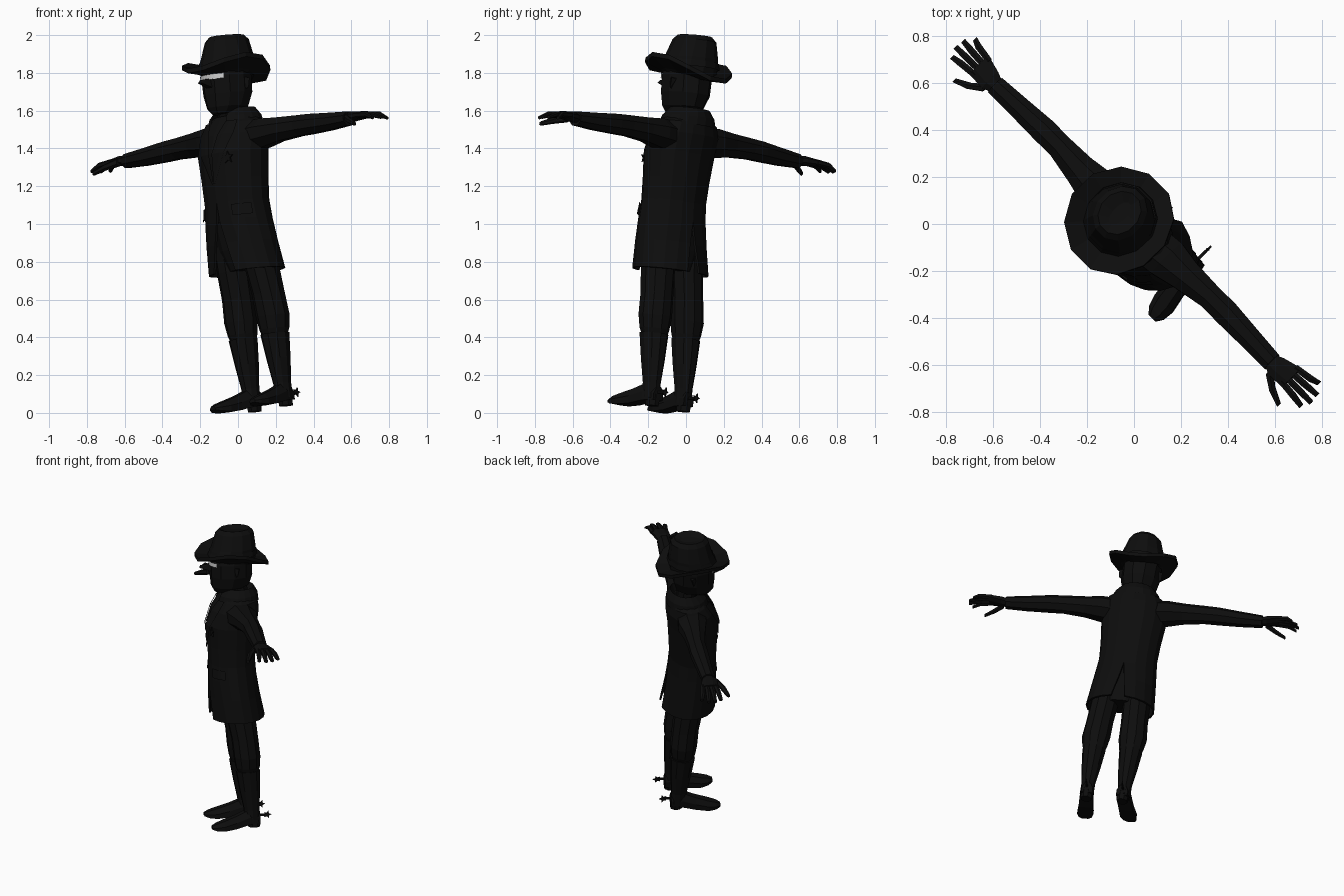
import bpy, bmesh, math
from mathutils import Matrix, Vector

# The figure is modelled facing -y, then leaned sideways and turned
POSE = (Matrix.Translation((0.135, -0.135, 0.022)) @ Matrix.Rotation(math.radians(-45), 4, 'Z')
        @ Matrix.Rotation(-0.135, 4, 'Y'))


def material(name, value):
    m = bpy.data.materials.new(name)
    m.diffuse_color = (value, value, value, 1)
    return m


BLACK = material("near_black", 0.004)
PALE = material("pale_grey", 0.6)


def finish(name, bm, mat=BLACK):
    bmesh.ops.recalc_face_normals(bm, faces=bm.faces)
    bm.transform(POSE)
    me = bpy.data.meshes.new(name)
    bm.to_mesh(me)
    bm.free()
    me.materials.append(mat)
    ob = bpy.data.objects.new(name, me)
    bpy.context.collection.objects.link(ob)
    return ob


def loft(name, rings, side=1, closed=True, caps=True, mat=BLACK):
    """Skin a list of point rings; side=-1 mirrors left to right."""
    bm = bmesh.new()
    vs = [[bm.verts.new((p[0] * side, p[1], p[2])) for p in r] for r in rings]
    n = len(rings[0])
    for a, b in zip(vs, vs[1:]):
        for i in range(n if closed else n - 1):
            j = (i + 1) % n
            bm.faces.new((a[i], a[j], b[j], b[i]))
    if caps and closed:
        bm.faces.new(vs[0])
        bm.faces.new(vs[-1])
    return finish(name, bm, mat)


def ring_z(cx, cy, z, w, d, n=10):
    return [(cx + w * math.sin(t), cy - d * math.cos(t), z)
            for t in (2 * math.pi * (i + 0.5) / n for i in range(n))]


def ring_x(x, cy, cz, ry, rz, n=8):
    return [(x, cy + ry * math.cos(t), cz + rz * math.sin(t))
            for t in (2 * math.pi * (i + 0.5) / n for i in range(n))]


def arc(z, cy, w, d, t0, t1, n=9):
    return [(w * math.sin(t), cy - d * math.cos(t), z)
            for t in (t0 + (t1 - t0) * i / (n - 1) for i in range(n))]


def solid(name, points, side=1, mat=BLACK):
    """Convex piece around a few points."""
    bm = bmesh.new()
    for p in points:
        bm.verts.new((p[0] * side, p[1], p[2]))
    bmesh.ops.convex_hull(bm, input=bm.verts)
    return finish(name, bm, mat)


# Hat: pinched crown and curled brim in one skin
def brim_ring(w, d, lift=0.0):
    pts = []
    for x, y, _ in ring_z(0, -0.035, 0, w, d, 12):
        pts.append((x, y, 1.775 + 0.08 * (x / 0.22) ** 2 - 0.12 * y + lift))
    return pts


loft("hat", [ring_z(0, -0.03, 1.78, 0.12, 0.13, 12), brim_ring(0.14, 0.15, -0.012),
             brim_ring(0.225, 0.24, -0.012), brim_ring(0.225, 0.24, 0.012),
             brim_ring(0.15, 0.155, 0.015), ring_z(0, -0.02, 1.87, 0.14, 0.145, 12),
             ring_z(0, -0.01, 1.965, 0.108, 0.125, 12), ring_z(0, -0.01, 1.99, 0.085, 0.1, 12),
             ring_z(0, -0.01, 1.975, 0.03, 0.06, 12)])
loft("hat_band", [ring_z(0, -0.025, 1.82, 0.155, 0.16, 12),
                  ring_z(0, -0.022, 1.855, 0.147, 0.152, 12)], caps=False)

# Head, face and neck
loft("head", [ring_z(0, -0.07, 1.575, 0.06, 0.085), ring_z(0, -0.05, 1.61, 0.1, 0.125),
              ring_z(0, -0.04, 1.68, 0.125, 0.14), ring_z(0, -0.04, 1.77, 0.13, 0.14),
              ring_z(0, -0.035, 1.83, 0.12, 0.13)])
loft("neck", [ring_z(0, -0.01, 1.48, 0.085, 0.085), ring_z(0, -0.02, 1.64, 0.08, 0.08)])
loft("eye_band", [arc(1.756, -0.04, 0.131, 0.145, -0.75, 0.75),
                  arc(1.784, -0.04, 0.131, 0.145, -0.75, 0.75)], closed=False, mat=PALE)
solid("nose", [(-0.022, -0.16, 1.71), (0.022, -0.16, 1.71), (-0.012, -0.165, 1.765),
               (0.012, -0.165, 1.765), (-0.012, -0.245, 1.74), (0.012, -0.245, 1.74),
               (0, -0.24, 1.755)])
for s, label in ((1, "left"), (-1, "right")):
    solid(label + "_ear", [(0.115, -0.03, 1.69), (0.115, 0.0, 1.75), (0.115, -0.05, 1.76),
                           (0.142, -0.01, 1.75), (0.138, -0.02, 1.7)], s)

# Long coat: two halves that part into slits at front and back
COAT = [  # z, centre y, half width, half depth, front gap, back gap
    (0.73, -0.025, 0.225, 0.18, 0.36, 0.2), (0.88, -0.04, 0.212, 0.166, 0.2, 0.09),
    (1.0, -0.048, 0.2, 0.158, 0.06, 0.0), (1.1, -0.05, 0.19, 0.153, 0, 0),
    (1.22, -0.048, 0.196, 0.158, 0, 0), (1.36, -0.044, 0.21, 0.165, 0, 0),
    (1.46, -0.02, 0.21, 0.155, 0, 0), (1.52, -0.005, 0.185, 0.13, 0, 0),
    (1.56, -0.005, 0.12, 0.105, 0, 0)]
for s, label in ((1, "left"), (-1, "right")):
    coat = loft(label + "_coat_half", [arc(z, cy, w, d, gf, math.pi - gb)
                                       for z, cy, w, d, gf, gb in COAT], s, closed=False)
    mod = coat.modifiers.new("thickness", 'SOLIDIFY')
    mod.thickness = 0.012
    # Collar, lapel and pocket flap
    loft(label + "_collar", [arc(1.51, -0.005, 0.165, 0.14, 0.35, math.pi),
                             arc(1.555, 0.0, 0.15, 0.13, 0.35, math.pi),
                             arc(1.6, 0.005, 0.112, 0.1, 0.45, math.pi),
                             arc(1.545, 0.0, 0.09, 0.085, 0.45, math.pi)], s, closed=False)
    loft(label + "_lapel", [arc(1.2, -0.048, 0.2, 0.164, 0.0, 0.06, 4),
                            arc(1.36, -0.044, 0.215, 0.173, 0.05, 0.42, 4),
                            arc(1.46, -0.02, 0.215, 0.163, 0.15, 0.62, 4),
                            arc(1.53, -0.005, 0.175, 0.14, 0.35, 0.75, 4)], s, closed=False)
    loft(label + "_pocket_flap", [arc(1.02, -0.048, 0.209, 0.168, 0.5, 1.1, 5),
                                  arc(1.08, -0.05, 0.199, 0.161, 0.5, 1.1, 5)], s, closed=False)

# Trouser seat
loft("trouser_seat", [ring_z(0, -0.015, 0.74, 0.13, 0.09), ring_z(0, -0.025, 0.85, 0.17, 0.12),
                      ring_z(0, -0.045, 1.0, 0.175, 0.13)])


def star(name, x, y, z, r, side):
    """Thin five-pointed wheel standing in the y-z plane."""
    rim = [(y + rr * math.cos(t), z + rr * math.sin(t)) for rr, t in
           ((r if i % 2 == 0 else r * 0.45, math.pi * i / 5) for i in range(10))]
    loft(name, [[(x - 0.004, a, b) for a, b in rim], [(x + 0.004, a, b) for a, b in rim]], side)


for s, label in ((1, "left"), (-1, "right")):
    # Sleeve and cuff
    loft(label + "_sleeve", [ring_x(0.12, -0.015, 1.44, 0.1, 0.085), ring_x(0.21, -0.005, 1.445, 0.098, 0.083),
                             ring_x(0.32, 0.0, 1.45, 0.075, 0.068), ring_x(0.46, 0.01, 1.45, 0.058, 0.06),
                             ring_x(0.55, 0.01, 1.447, 0.06, 0.058), ring_x(0.7, 0.005, 1.44, 0.052, 0.05),
                             ring_x(0.84, 0.0, 1.437, 0.046, 0.04)], s)
    # Hand: wrist, palm, fanned fingers, thumb
    loft(label + "_palm", [ring_x(0.82, 0, 1.438, 0.03, 0.026), ring_x(0.87, 0.0, 1.443, 0.052, 0.028),
                           ring_x(0.95, 0.012, 1.442, 0.062, 0.02)], s)
    for i in range(4):
        y0, y1 = -0.03 + 0.028 * i, -0.045 + 0.041 * i
        tip = (1.06, 1.08, 1.075, 1.045)[i]
        loft(f"{label}_finger_{i + 1}", [ring_x(0.93, y0, 1.442, 0.016, 0.017, 6),
                                         ring_x(1.01, (y0 + y1) / 2, 1.436, 0.017, 0.015, 6),
                                         ring_x(tip, y1, 1.412, 0.013, 0.01, 6)], s)
    loft(label + "_thumb", [ring_x(0.86, -0.035, 1.435, 0.024, 0.022, 6),
                            ring_x(0.92, -0.08, 1.415, 0.019, 0.018, 6),
                            ring_x(0.985, -0.108, 1.39, 0.012, 0.012, 6)], s)
    # Trouser leg gathered over the boot
    loft(label + "_trouser_leg", [ring_z(0.118, 0.02, 0.375, 0.068, 0.068), ring_z(0.12, 0.018, 0.41, 0.08, 0.08),
                                  ring_z(0.12, 0.015, 0.48, 0.092, 0.088), ring_z(0.113, 0.005, 0.6, 0.088, 0.088),
                                  ring_z(0.105, -0.015, 0.74, 0.09, 0.095), ring_z(0.1, -0.025, 0.88, 0.09, 0.1)], s)
    # Boot shaft
    loft(label + "_boot_shaft", [ring_z(0.12, 0.04, 0.04, 0.045, 0.055), ring_z(0.12, 0.037, 0.12, 0.045, 0.052),
                                 ring_z(0.12, 0.028, 0.25, 0.062, 0.068), ring_z(0.12, 0.018, 0.385, 0.076, 0.08)], s)
    # Boot foot with pointed toe, then heel
    foot = []
    for y, w, lo, hi in ((0.09, 0.036, 0.03, 0.1), (0.02, 0.044, 0.025, 0.12), (-0.07, 0.046, 0.006, 0.085),
                         (-0.15, 0.053, 0.0, 0.06), (-0.2, 0.042, 0.004, 0.045), (-0.23, 0.02, 0.012, 0.032)):
        c = 0.12 + 0.03 * (0.04 - y) / 0.27
        foot.append([(c - w, y, lo), (c + w, y, lo), (c + w, y, (lo + hi) / 2),
                     (c + w * 0.5, y, hi), (c - w * 0.5, y, hi), (c - w, y, (lo + hi) / 2)])
    loft(label + "_boot_foot", foot, s)
    loft(label + "_boot_heel", [ring_z(0.118, 0.052, 0.0, 0.036, 0.04, 8),
                                ring_z(0.118, 0.05, 0.045, 0.04, 0.045, 8)], s)
    # Spur arm and wheel
    solid(label + "_spur_arm", [(x, y, z) for x in (0.112, 0.124) for y in (0.08, 0.135)
                                for z in (0.066, 0.078)], s)
    star(label + "_spur_wheel", 0.118, 0.14, 0.072, 0.026, s)

# Star badge on the chest
star_pts = [(0.105 + r * math.sin(math.pi * i / 5), 1.33 + r * math.cos(math.pi * i / 5))
            for i, r in ((i, 0.034 if i % 2 == 0 else 0.015) for i in range(10))]
loft("chest_badge", [[(x, y - 0.15 * (0.105 - x), z) for x, z in star_pts] for y in (-0.196, -0.188)])
